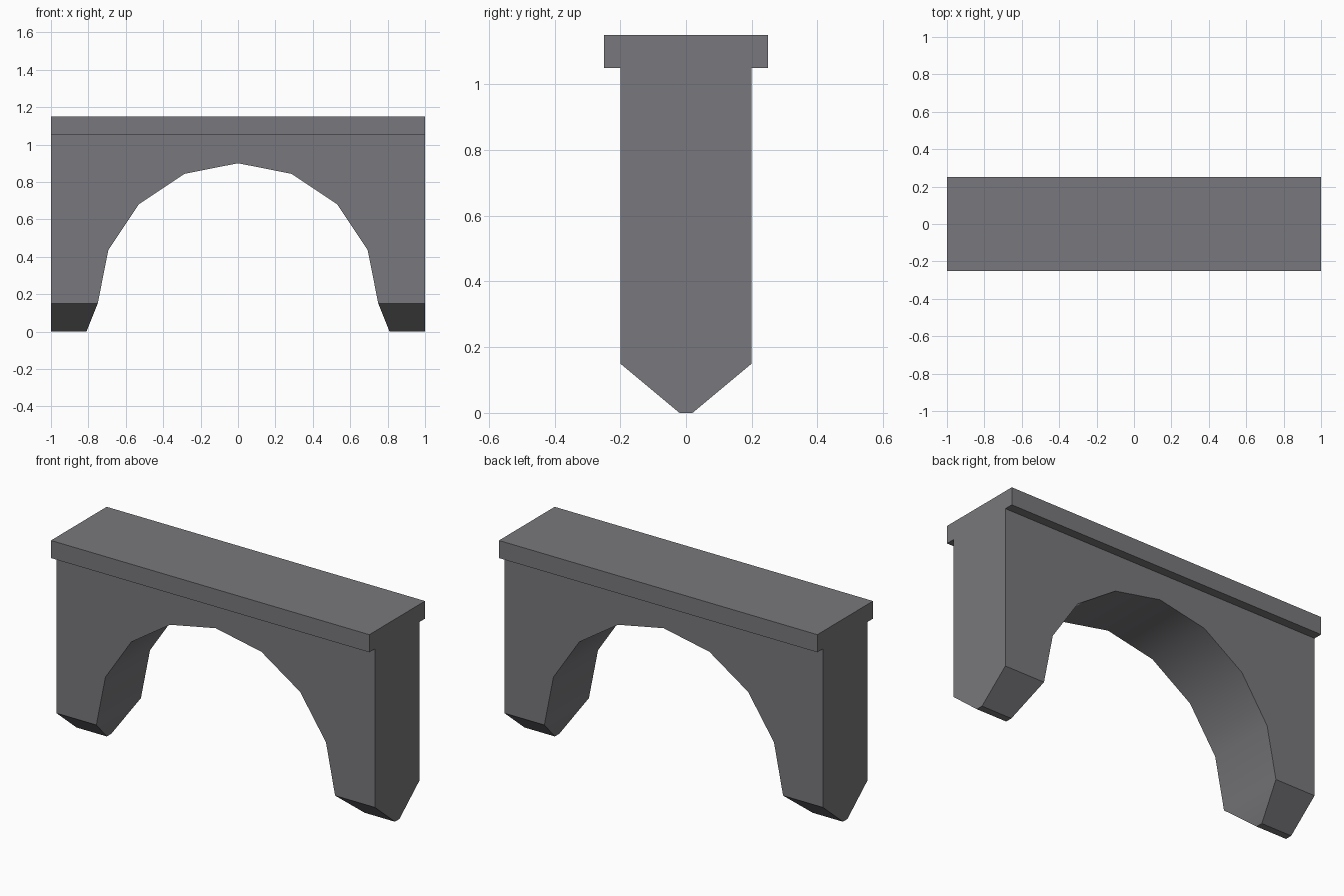
import bpy, bmesh, math
from mathutils import Vector

if "Cube" in bpy.data.objects:
    bpy.data.objects.remove(bpy.data.objects["Cube"])

HALF_LEN, HALF_WALL, HALF_CAP = 1.0, 0.20, 0.25
SPRING, WALL_TOP, CAP_TOP, RADIUS = 0.15, 1.05, 1.15, 0.75
SEGMENTS = 8

stone = bpy.data.materials.new("grey stone")
stone.diffuse_color = (0.19, 0.187, 0.20, 1)
stone.use_nodes = True
stone.node_tree.nodes["Principled BSDF"].inputs["Base Color"].default_value = stone.diffuse_color


def finish(bm, name):
    """Turn a bmesh into a shaded, coloured object."""
    bmesh.ops.recalc_face_normals(bm, faces=bm.faces)
    mesh = bpy.data.meshes.new(name)
    bm.to_mesh(mesh)
    bm.free()
    obj = bpy.data.objects.new(name, mesh)
    bpy.context.collection.objects.link(obj)
    mesh.materials.append(stone)
    bpy.ops.object.select_all(action='DESELECT')
    obj.select_set(True)
    bpy.context.view_layer.objects.active = obj
    bpy.ops.object.shade_smooth_by_angle(angle=math.radians(30))
    return obj


def extrude_profile(points, offset):
    """Closed prism from a planar outline."""
    bm = bmesh.new()
    face = bm.faces.new([bm.verts.new(p) for p in points])
    new = bmesh.ops.extrude_face_region(bm, geom=[face], use_keep_orig=True)["geom"]
    bmesh.ops.translate(bm, vec=offset,
                        verts=[g for g in new if isinstance(g, bmesh.types.BMVert)])
    bmesh.ops.recalc_face_normals(bm, faces=bm.faces)
    return bm


# Arched wall: round opening cut from a rectangle
arc = [(RADIUS * math.cos(math.pi * i / SEGMENTS),
        SPRING + RADIUS * math.sin(math.pi * i / SEGMENTS)) for i in range(SEGMENTS + 1)]
outline = arc + [(-HALF_LEN, SPRING), (-HALF_LEN, WALL_TOP),
                 (HALF_LEN, WALL_TOP), (HALF_LEN, SPRING)]
bm = extrude_profile([(x, -HALF_WALL, z) for x, z in outline], Vector((0, 2 * HALF_WALL, 0)))

# Tapered feet: extrude each springing face down, flush on the outer end
feet = [f for f in bm.faces if all(abs(v.co.z - SPRING) < 1e-4 for v in f.verts)]
for foot in feet:
    tip = bmesh.ops.extrude_discrete_faces(bm, faces=[foot])["faces"][0]
    for v in tip.verts:
        v.co.z = 0
        v.co.y *= 0.1
        if abs(v.co.x) < 0.9:
            v.co.x = math.copysign(0.81, v.co.x)

# The wall top is covered by the cap
bmesh.ops.delete(bm, geom=[f for f in bm.faces
                           if all(v.co.z > WALL_TOP - 1e-4 for v in f.verts)],
                 context='FACES_ONLY')
finish(bm, "arched_wall")

# Cap slab: overhangs front and back, open where it sits on the wall
section = [(-HALF_WALL, WALL_TOP), (-HALF_CAP, WALL_TOP), (-HALF_CAP, CAP_TOP),
           (HALF_CAP, CAP_TOP), (HALF_CAP, WALL_TOP), (HALF_WALL, WALL_TOP)]
bm = extrude_profile([(-HALF_LEN, y, z) for y, z in section], Vector((2 * HALF_LEN, 0, 0)))
hidden = [f for f in bm.faces
          if all(abs(v.co.z - WALL_TOP) < 1e-4 and abs(v.co.y) < HALF_WALL + 1e-4
                 for v in f.verts)]
bmesh.ops.delete(bm, geom=hidden, context='FACES_ONLY')
finish(bm, "cap_slab")
